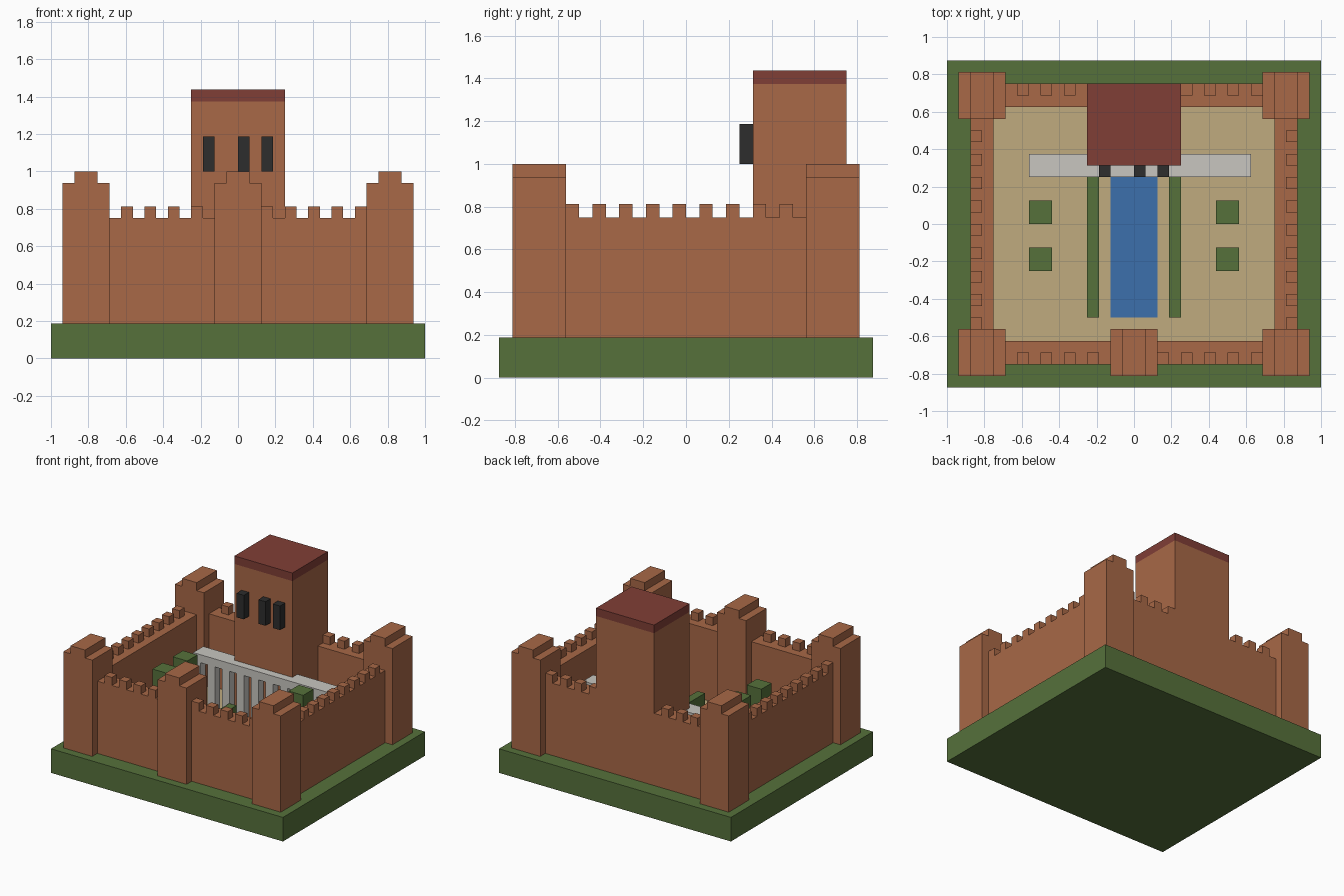
import bpy, bmesh

if "Cube" in bpy.data.objects:
    bpy.data.objects.remove(bpy.data.objects["Cube"])

U = 1 / 16       # block size
G = 3 * U        # top of the grass base


def material(name, rgb):
    m = bpy.data.materials.new(name)
    lin = [(c / 255 / 12.92) if c < 11 else ((c / 255 + 0.055) / 1.055) ** 2.4 for c in rgb]
    m.diffuse_color = (*lin, 1)
    m.use_nodes = True
    m.node_tree.nodes["Principled BSDF"].inputs["Base Color"].default_value = m.diffuse_color
    return m


GREEN = material("leaf green", (86, 113, 59))
BRICK = material("red clay", (168, 104, 71))
ROOF = material("dark red tile", (128, 62, 54))
SAND = material("sand", (192, 171, 127))
WATER = material("water blue", (60, 112, 172))
STONE = material("pale stone", (200, 198, 192))
DARK = material("window black", (45, 45, 45))


def boxes(name, mat, items):
    """One object from boxes given as (x0, x1, y0, y1, z0, z1)."""
    bm = bmesh.new()
    for x0, x1, y0, y1, z0, z1 in items:
        r = bmesh.ops.create_cube(bm, size=1)
        for v in r["verts"]:
            v.co = (x0 if v.co.x < 0 else x1,
                    y0 if v.co.y < 0 else y1,
                    z0 if v.co.z < 0 else z1)
    me = bpy.data.meshes.new(name)
    bm.to_mesh(me)
    bm.free()
    me.materials.append(mat)
    ob = bpy.data.objects.new(name, me)
    bpy.context.collection.objects.link(ob)
    return ob


# ground, courtyard and pool
boxes("grass_base", GREEN, [(-1, 1, -0.875, 0.875, 0, G)])
boxes("courtyard_floor", SAND, [(-0.75, 0.75, -0.625, 0.625, G, G + 0.003)])
boxes("pool", WATER, [(-0.125, 0.125, -0.5, 0.25, G, G + 0.006)])


# towers with a stepped crown running front to back
def tower(name, cx, cy):
    h = 2 * U
    boxes(name, BRICK, [(cx - h, cx + h, cy - h, cy + h, G, 15 * U)])
    boxes(name + "_crown", BRICK, [(cx - U, cx + U, cy - h, cy + h, 15 * U, 1)])


for sx, side in ((-1, "left"), (1, "right")):
    for sy, end in ((-1, "front"), (1, "back")):
        tower(f"{end}_{side}_tower", sx * 0.8125, sy * 0.6875)
tower("gate_tower", 0, -0.6875)

# curtain walls
T = 0.75
for s, side in ((-1, "left"), (1, "right")):
    xa, xb = sorted((s * 0.75, s * 0.875))
    boxes(side + "_wall", BRICK, [(xa, xb, -0.5625, 0.5625, G, T)])
    xa, xb = sorted((s * 0.125, s * 0.6875))
    boxes(f"front_{side}_wall", BRICK, [(xa, xb, -0.75, -0.625, G, T)])
    xa, xb = sorted((s * 0.25, s * 0.6875))
    boxes(f"back_{side}_wall", BRICK, [(xa, xb, 0.625, 0.75, G, T)])

# battlements on the outer wall edges
steps = [-0.625 + 2 * U * i for i in range(11)]
boxes("front_battlements", BRICK,
      [(x, x + U, -0.75, -0.75 + U, T, T + U) for x in steps if not -0.13 < x < 0.1])
boxes("back_battlements", BRICK,
      [(x, x + U, 0.75 - U, 0.75, T, T + U) for x in steps if not -0.26 < x < 0.2])
rows = [-0.5625 + 2 * U * i for i in range(9)]
boxes("left_battlements", BRICK, [(-0.875, -0.875 + U, y, y + U, T, T + U) for y in rows])
boxes("right_battlements", BRICK, [(0.875 - U, 0.875, y, y + U, T, T + U) for y in rows])

# main keep, roof and windows
boxes("keep", BRICK, [(-0.25, 0.25, 0.3125, 0.75, G, 22 * U)])
boxes("keep_roof", ROOF, [(-0.25, 0.25, 0.3125, 0.75, 22 * U, 23 * U)])
boxes("keep_windows", DARK,
      [(x, x + U, 0.25, 0.3125, 1, 1 + 3 * U) for x in (-0.1875, 0, 0.125)])

# colonnade in front of the keep
boxes("portico_slab", STONE, [(-0.5625, 0.625, 0.25, 0.375, 9 * U, 10 * U)])
boxes("portico_columns", STONE,
      [(x, x + U, 0.25, 0.3125, G, 9 * U) for x in (-0.5625 + 2 * U * i for i in range(10))])

# planting: pool hedges and clipped trees
for s, side in ((-1, "left"), (1, "right")):
    xa, xb = sorted((s * 0.1875, s * 0.25))
    boxes(side + "_hedge", GREEN, [(xa, xb, -0.5, 0.25, G, 5 * U)])
    xa, xb = sorted((s * 0.4375, s * 0.5625))
    boxes(side + "_trees", GREEN, [(xa, xb, y, y + 2 * U, G, 11 * U) for y in (-0.25, 0)])
